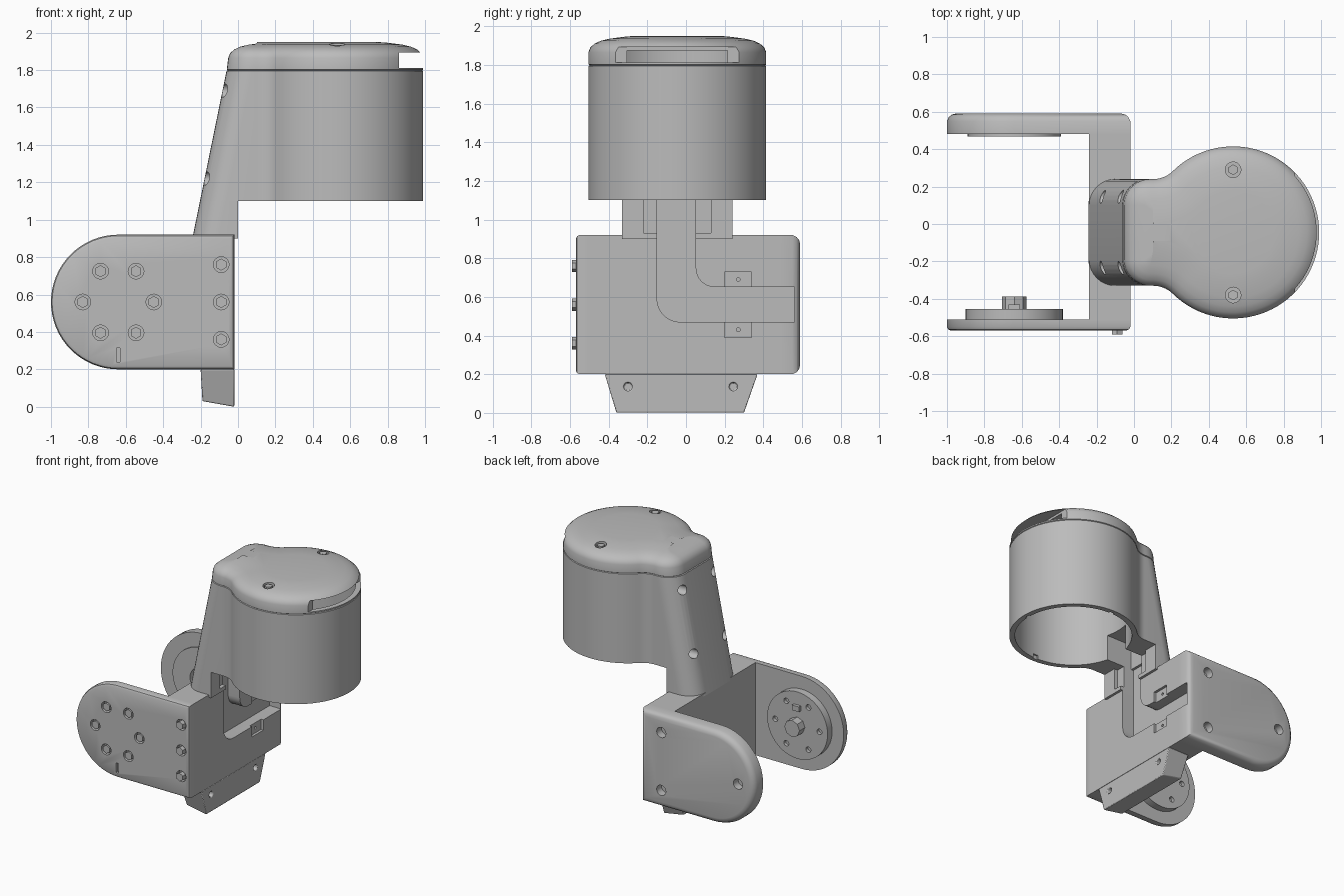
import bpy, bmesh
from math import pi, sin, cos, sqrt, atan2
from mathutils import Matrix, Vector

if "Cube" in bpy.data.objects:
    bpy.data.objects.remove(bpy.data.objects["Cube"])

grey = bpy.data.materials.new("light grey")
grey.use_nodes = True
COLOUR = (0.5, 0.5, 0.5, 1)
grey.diffuse_color = COLOUR
grey.node_tree.nodes["Principled BSDF"].inputs["Base Color"].default_value = COLOUR


def finish(name, bm):
    bmesh.ops.recalc_face_normals(bm, faces=bm.faces)
    mesh = bpy.data.meshes.new(name)
    bm.to_mesh(mesh)
    bm.free()
    mesh.materials.append(grey)
    ob = bpy.data.objects.new(name, mesh)
    bpy.context.collection.objects.link(ob)
    return ob


def loft(name, rings):
    """Skin a stack of equal rings and close both ends."""
    bm = bmesh.new()
    rows = [[bm.verts.new(p) for p in ring] for ring in rings]
    for a, b in zip(rows, rows[1:]):
        for i in range(len(a)):
            j = (i + 1) % len(a)
            bm.faces.new((a[i], a[j], b[j], b[i]))
    bm.faces.new(rows[0])
    bm.faces.new(rows[-1])
    return finish(name, bm)


def cyl(name, centre, r, depth, axis="Y", sides=32):
    bm = bmesh.new()
    turn = {"X": Matrix.Rotation(pi / 2, 4, "Y"), "Y": Matrix.Rotation(pi / 2, 4, "X"),
            "Z": Matrix.Identity(4)}[axis]
    bmesh.ops.create_cone(bm, cap_ends=True, segments=sides, radius1=r, radius2=r,
                          depth=depth, matrix=Matrix.Translation(centre) @ turn)
    return finish(name, bm)


def box(name, lo, hi):
    xs, ys, zs = zip(lo, hi)
    return loft(name, [[(xs[a], ys[b], z) for a, b in ((0, 0), (1, 0), (1, 1), (0, 1))] for z in zs])


def cut(ob, cutters):
    for c in cutters:
        mod = ob.modifiers.new("cut", "BOOLEAN")
        mod.operation, mod.solver, mod.object = "DIFFERENCE", "EXACT", c
        bpy.context.view_layer.objects.active = ob
        bpy.ops.object.modifier_apply(modifier=mod.name)
        bpy.data.objects.remove(c)


def arc(cx, cy, r, a0, a1, n=8):
    return [(cx + r * cos(a0 + (a1 - a0) * i / n), cy + r * sin(a0 + (a1 - a0) * i / n))
            for i in range(n + 1)]


# Housing plan: round can, blended into a narrower neck
CX, CY, R, W, F = 0.53, -0.045, 0.46, 0.285, 0.15


def neck_x(z):
    return -0.24 + 0.204 * (z - 0.92)


def neck_half(xl, d):
    r = max(0.14 - d, 0.01)
    return arc(xl + d + r, W - d - r, r, pi, pi / 2)


def housing_ring(z, d=0.0):
    f, r, w = F + d, R - d, W - d
    fx = CX - sqrt((r + f) ** 2 - (w + f) ** 2)
    a = atan2(w + f, fx - CX)
    half = neck_half(neck_x(min(z, 1.84)), d)
    half += arc(fx, w + f, f, -pi / 2, a - pi)
    half += arc(CX, 0, r, a, 0, 32)[1:]
    pts = half + [(x, -y) for x, y in half[-2::-1]]
    return [(x, y + CY, z) for x, y in pts]


def stem_ring(z):
    half = neck_half(neck_x(z), 0) + [(0.0, W)]
    return [(x, y + CY, z) for x, y in half + [(x, -y) for x, y in half[::-1]]]


housing = loft("housing", [housing_ring(z, d) for z, d in (
    (1.1, 0), (1.794, 0), (1.798, 0.006), (1.802, 0), (1.865, 0), (1.89, 0.01),
    (1.91, 0.032), (1.925, 0.065), (1.936, 0.11), (1.946, 0.19), (1.95, 0.24))])
stem = loft("neck_stem", [stem_ring(0.9), stem_ring(1.1)])

cuts = [cyl("bore", (CX, CY, 1.45), 0.42, 0.85, "Z", 64),
        box("slot", (0.86, -0.375, 1.812), (1.1, 0.285, 1.893)),
        box("wire_gate", (-0.1, -0.15, 1.0), (0.16, 0.05, 1.3))]
cuts += [cyl("cap_hole", (CX, CY + s * 0.335, 1.95), 0.042, 0.09, "Z", 16) for s in (-1, 1)]
cuts += [cyl("neck_hole", (neck_x(z), CY + s * 0.19, z), 0.036, 0.18, "X", 16)
         for s in (-1, 1) for z in (1.22, 1.69)]
cuts += [box("rim_notch", (CX + 0.4 * x - 0.02, CY + 0.4 * y - 0.02, 1.05),
             (CX + 0.4 * x + 0.02, CY + 0.4 * y + 0.02, 1.13))
         for x, y in ((1.03, 0), (0, 1.03), (0, -1.03))]
cut(housing, cuts)
for s in (-1, 1):
    cyl("cap_screw", (CX, CY + s * 0.335, 1.91), 0.028, 0.05, "Z", 6)

# Forked bracket: two round-ended side plates on an upright web
PX, PZ = -0.64, 0.56


def plate_ring(y, d=0.0):
    pts = [(-0.02 - d, PZ - 0.36 + d)] + arc(PX, PZ, 0.36 - d, -pi / 2, -3 * pi / 2, 32)
    pts += [(-0.02 - d, PZ + 0.36 - d)]
    return [(x, y, z) for x, z in pts]


front_plate = loft("front_plate", [plate_ring(y, d) for y, d in (
    (-0.51, 0), (-0.55, 0), (-0.563, 0.006), (-0.57, 0.02))])
rear_plate = loft("rear_plate", [plate_ring(y, d) for y, d in (
    (0.48, 0), (0.55, 0), (0.572, 0.01), (0.585, 0.026), (0.59, 0.045))])
web = box("web", (-0.24, -0.51, 0.2), (-0.02, 0.48, 0.92))

bolts = [(PX + 0.19 * cos(k * pi / 3), PZ + 0.19 * sin(k * pi / 3)) for k in range(6)]
side_bolts = [(-0.09, z) for z in (0.36, 0.56, 0.76)]
cut(front_plate, [cyl("hole", (x, -0.57, z), 0.042, 0.07, sides=16) for x, z in bolts + side_bolts]
    + [box("index_slot", (-0.65, -0.6, 0.24), (-0.63, -0.55, 0.315))])
for x, z in bolts:
    cyl("plate_nut", (x, -0.548, z), 0.032, 0.04, sides=6)
for x, z in side_bolts:
    cyl("side_bolt", (x, -0.56, z), 0.032, 0.06, sides=6)
cut(rear_plate, [cyl("hole", (x, 0.59, z), 0.04, 0.12, sides=16)
                 for x, z in ((-0.86, PZ), (-0.2, 0.785), (-0.2, 0.335))])

# Cable channel running down the stem and turning along the web
path = arc(-0.03, 0.59, 0.12, pi, 3 * pi / 2)
path += [(0.5, 0.47), (0.5, 0.65)] + arc(0.15, 0.75, 0.1, 3 * pi / 2, pi)
path += [(0.05, 1.15), (-0.15, 1.15)]


def channel():
    return loft("channel", [[(x, y, z) for y, z in path] for x in (-0.12, 0.05)])


cut(web, [channel(), box("tab_recess", (-0.04, 0.2, 0.39), (0.05, 0.34, 0.73))]
    + [cyl("tab_hole", (-0.04, 0.27, z), 0.01, 0.08, "X", 12) for z in (0.43, 0.69)])
cut(rear_plate, [box("cable_exit", (-0.12, 0.4, 0.47), (0.05, 0.56, 0.65))])
cut(stem, [channel(), box("stem_recess", (-0.03, -0.22, 0.93), (0.05, 0.13, 1.15))])

# Rotating hub on the front plate, bearing ring on the rear plate
hub = cyl("hub_disc", (PX, -0.482, PZ), 0.26, 0.056, sides=48)
cut(hub, [cyl("hub_hole", (x, -0.455, z), 0.022, 0.05, sides=12) for x, z in bolts])
cyl("hub_shaft", (PX, -0.425, PZ), 0.065, 0.075, sides=8)
box("hub_key", (-0.67, -0.46, 0.68), (-0.61, -0.43, 0.72))
ring = cyl("bearing_ring", (PX, 0.474, PZ), 0.25, 0.014, sides=48)
cut(ring, [cyl("ring_bore", (PX, 0.474, PZ), 0.1, 0.05)])
cut(rear_plate, [cyl("bearing_seat", (PX, 0.48, PZ), 0.1, 0.06)])

# Tapered foot below the web
foot = loft("foot", [
    [(-0.2, -0.42, 0.2), (-0.02, -0.42, 0.2), (-0.02, 0.37, 0.2), (-0.2, 0.37, 0.2)],
    [(-0.19, -0.36, 0.03), (-0.02, -0.36, 0), (-0.02, 0.3, 0), (-0.19, 0.3, 0.03)]])
bevel = foot.modifiers.new("soft_edges", "BEVEL")
bevel.width, bevel.segments = 0.01, 2
cut(foot, [cyl("foot_hole", (-0.02, y, 0.135), 0.022, 0.08, "X", 12) for y in (-0.3, 0.245)])

# Smooth curved walls, keep crisp edges
bpy.ops.object.select_all(action="DESELECT")
for ob in bpy.context.collection.objects:
    if ob.type == "MESH":
        ob.select_set(True)
        bpy.context.view_layer.objects.active = ob
bpy.ops.object.shade_smooth_by_angle(angle=0.6)
